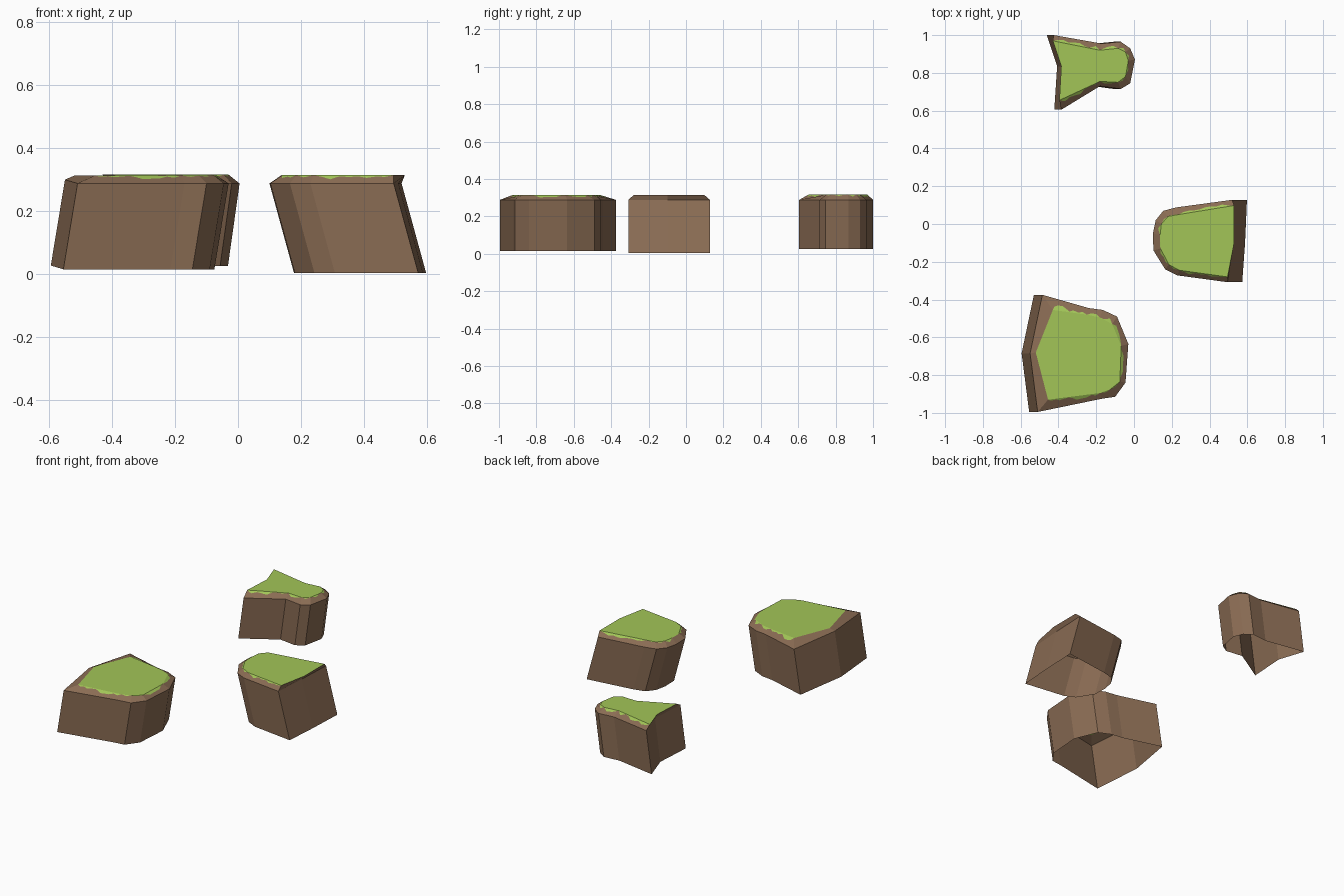
import bpy, bmesh, random
from mathutils import Vector

if "Cube" in bpy.data.objects:
    bpy.data.objects.remove(bpy.data.objects["Cube"])

random.seed(4)


def material(name, rgb):
    m = bpy.data.materials.new(name)
    m.diffuse_color = (*rgb, 1)
    m.use_nodes = True
    m.node_tree.nodes["Principled BSDF"].inputs["Base Color"].default_value = m.diffuse_color
    return m


BROWN = material("earth brown", (0.255, 0.15, 0.088))
GREEN = material("grass green", (0.36, 0.56, 0.095))


def ledge(name, outline, lean, z_bottom, z_rim, z_top):
    """Leaning open-bottomed block. outline = (rim x, rim y, top x, top y), anticlockwise.
    The first two edges are the plain cut side, the others get a ragged grass fringe."""
    bm = bmesh.new()
    low, rim, top = [], [], []
    for i, (rx, ry, tx, ty) in enumerate(outline):
        lift = 0.012 if (i == 1 and lean > 0.04) else 0
        low.append(bm.verts.new((rx - lean, ry, z_bottom + lift)))
        rim.append(bm.verts.new((rx, ry, z_rim + lift)))
        top.append(bm.verts.new((tx, ty, z_top)))

    def face(verts, mat):
        bm.faces.new(verts).material_index = mat

    n = len(outline)
    for i in range(n):
        j = (i + 1) % n
        face([low[i], low[j], rim[j], rim[i]], 0)          # wall
        fringe = []
        if i > 1:                                          # ragged fringe on the bevel
            length = (rim[j].co - rim[i].co).length
            steps = max(2, round(length / 0.03))
            for k in range(1, steps):
                u, t = k / steps, random.uniform(0.03, 0.5)
                a = top[i].co.lerp(top[j].co, u)
                b = rim[i].co.lerp(rim[j].co, u)
                fringe.append(bm.verts.new(a.lerp(b, t)))
            face([top[i], *fringe, top[j]], 1)
        face([rim[i], rim[j], top[j], *reversed(fringe), top[i]], 0)
    face(top, 1)                                           # grass top
    mesh = bpy.data.meshes.new(name)
    bm.to_mesh(mesh)
    bm.free()
    mesh.materials.append(BROWN)
    mesh.materials.append(GREEN)
    bpy.context.collection.objects.link(bpy.data.objects.new(name, mesh))


# Front ledge (largest)
ledge("front_ledge", [
    (-.485, -.375, -.43, -.455), (-.55, -.685, -.52, -.68), (-.51, -.995, -.455, -.93),
    (-.17, -.925, -.18, -.895), (-.10, -.915, -.125, -.875), (-.045, -.84, -.075, -.835),
    (-.03, -.635, -.068, -.645), (-.09, -.49, -.115, -.53), (-.165, -.455, -.18, -.495),
    (-.24, -.445, -.25, -.48)], 0.045, 0.015, 0.288, 0.313)

# Right ledge, leaning the other way
ledge("right_ledge", [
    (.495, -.308, .495, -.28), (.51, -.10, .53, -.10), (.52, .128, .53, .098),
    (.225, .088, .235, .05), (.155, .07, .18, .04), (.115, .02, .145, 0),
    (.10, -.05, .138, -.06), (.103, -.14, .14, -.13), (.165, -.24, .185, -.215),
    (.23, -.272, .24, -.245)], -0.078, 0.003, 0.288, 0.314)

# Rear ledge (smallest, with a notched cut side)
ledge("rear_ledge", [
    (-.425, 1.0, -.43, .97), (-.37, .835, -.385, .835), (-.385, .605, -.395, .655),
    (-.18, .73, -.18, .755), (-.07, .715, -.085, .75), (-.02, .745, -.045, .78),
    (.005, .87, -.03, .865), (-.02, .93, -.045, .91), (-.07, .965, -.085, .93),
    (-.17, .955, -.18, .92)], 0.037, 0.025, 0.288, 0.316)
